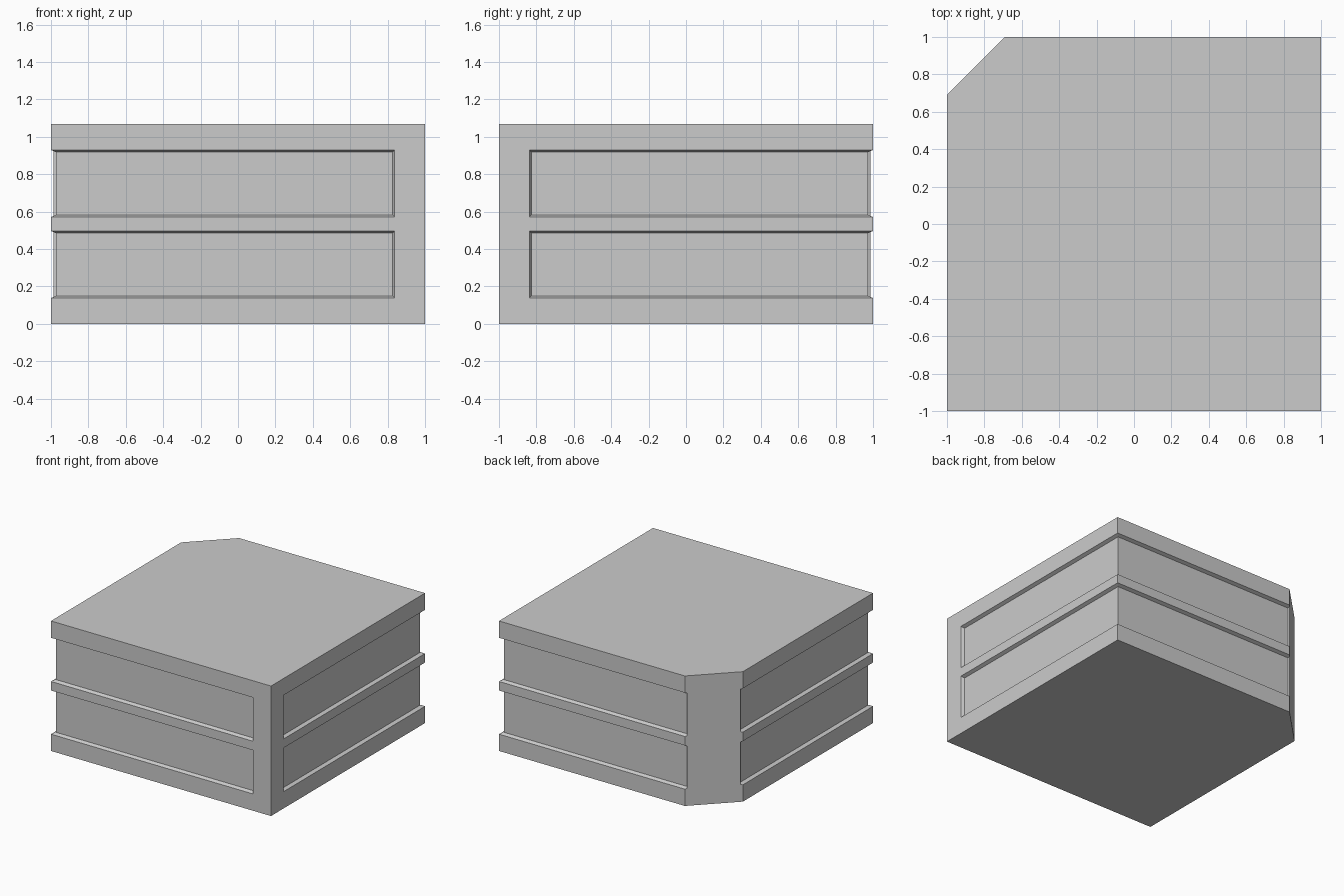
import bpy, bmesh

if "Cube" in bpy.data.objects:
    bpy.data.objects.remove(bpy.data.objects["Cube"])

HEIGHT = 1.068
DEPTH = 0.027      # panel recess depth
INSET = 0.012      # bevel width of the recess rim
PAST = 1.1         # cutter end that runs past a corner


def mesh_object(name, bottom, top):
    """Solid lofted between two matching rings of points."""
    bm = bmesh.new()
    a = [bm.verts.new(p) for p in bottom]
    b = [bm.verts.new(p) for p in top]
    n = len(a)
    bm.faces.new(a)
    bm.faces.new(b)
    for i in range(n):
        j = (i + 1) % n
        bm.faces.new((a[i], a[j], b[j], b[i]))
    bmesh.ops.recalc_face_normals(bm, faces=bm.faces)
    mesh = bpy.data.meshes.new(name)
    bm.to_mesh(mesh)
    bm.free()
    obj = bpy.data.objects.new(name, mesh)
    bpy.context.collection.objects.link(obj)
    return obj


# Block with one clipped corner
outline = [(-1, -1), (1, -1), (1, 1), (-0.69, 1), (-1, 0.69)]
block = mesh_object("cabinet_block",
                    [(x, y, 0) for x, y in outline],
                    [(x, y, HEIGHT) for x, y in outline])


def panel_cutter(axis, side, start, end, z0, z1):
    """Tapered cutter for a recess running along axis on the given side."""
    rings = []
    for d in (-0.03, DEPTH):
        s = INSET * d / DEPTH
        across = side * (1 - d)
        ring = []
        for u, z in ((start + s, z0 + s), (end - s, z0 + s),
                     (end - s, z1 - s), (start + s, z1 - s)):
            ring.append((u, across, z) if axis == "x" else (across, u, z))
        rings.append(ring)
    cutter = mesh_object("panel_cutter", *rings)
    cutter.hide_render = True
    return cutter


# Recessed panels: two rows on each of the four sides
sides = [("x", -1, -PAST, 0.838),    # front
         ("y", 1, -0.838, PAST),     # right
         ("x", 1, -0.708, PAST),     # back
         ("y", -1, -PAST, 0.708)]    # left
bpy.context.view_layer.objects.active = block
for z0, z1 in ((0.138, 0.497), (0.571, 0.930)):
    for side in sides:
        cutter = panel_cutter(*side, z0, z1)
        mod = block.modifiers.new("panel_recess", "BOOLEAN")
        mod.operation = "DIFFERENCE"
        mod.solver = "EXACT"
        mod.object = cutter
        bpy.ops.object.modifier_apply(modifier=mod.name)
        bpy.data.objects.remove(cutter)
